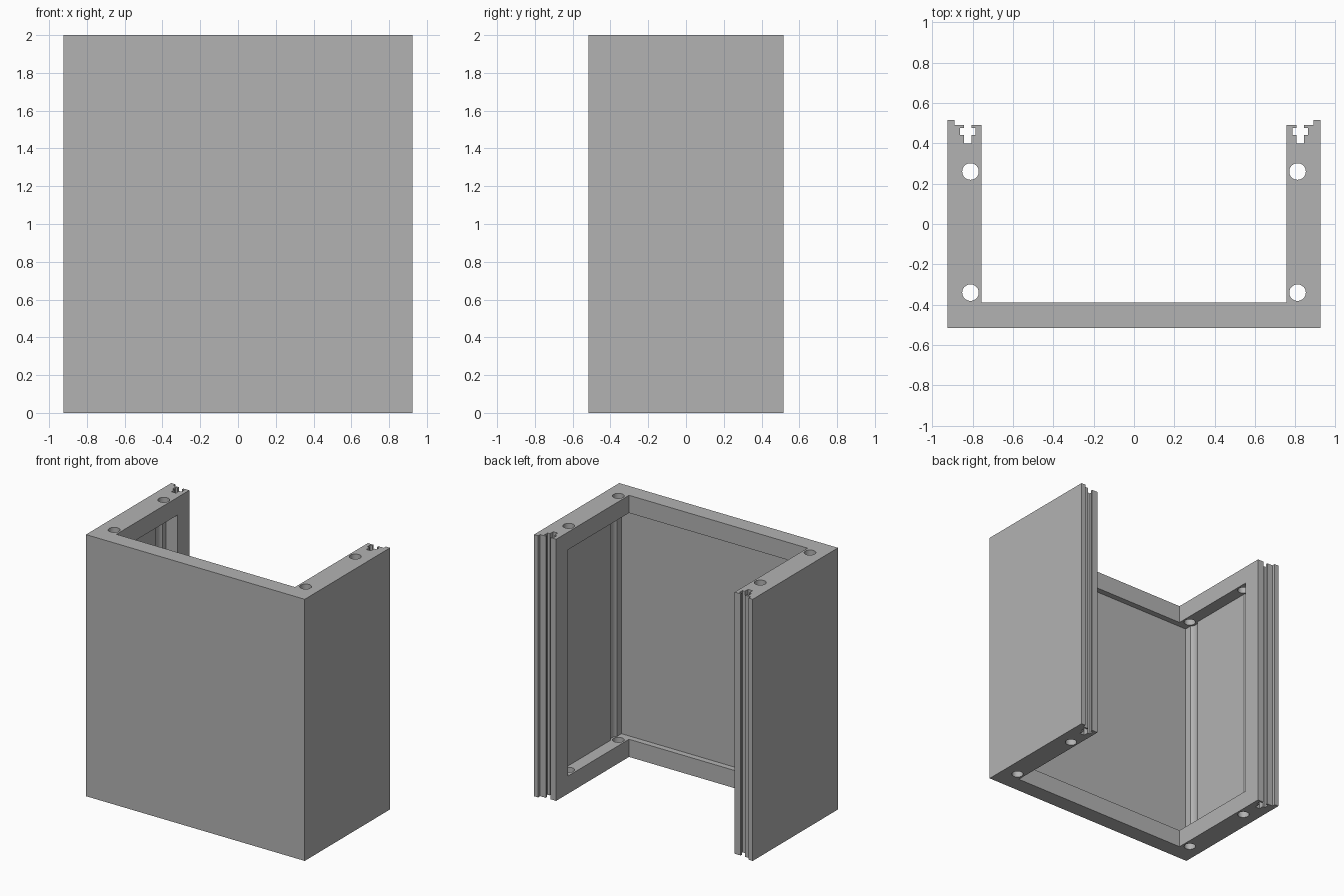
import bpy
import bmesh

cube = bpy.data.objects.get("Cube")
if cube:
    bpy.data.objects.remove(cube, do_unlink=True)

HEIGHT = 2.0
FLANGE = 0.135          # thickness of the top and bottom rims
HOLES = [(sx * 0.81, y) for sx in (-1, 1) for y in (-0.34, 0.26)]

grey = bpy.data.materials.new("plain_grey")
grey.use_nodes = True
colour = (0.45, 0.45, 0.45, 1)
grey.diffuse_color = colour
grey.node_tree.nodes["Principled BSDF"].inputs["Base Color"].default_value = colour


def make_object(name, bm):
    bmesh.ops.recalc_face_normals(bm, faces=bm.faces)
    mesh = bpy.data.meshes.new(name)
    bm.to_mesh(mesh)
    bm.free()
    mesh.materials.append(grey)
    obj = bpy.data.objects.new(name, mesh)
    bpy.context.collection.objects.link(obj)
    return obj


def prism(name, outline, z0, z1):
    """Extrude a flat outline from z0 up to z1."""
    bm = bmesh.new()
    face = bm.faces.new([bm.verts.new((x, y, z0)) for x, y in outline])
    result = bmesh.ops.extrude_face_region(bm, geom=[face])
    top = [v for v in result["geom"] if isinstance(v, bmesh.types.BMVert)]
    bmesh.ops.translate(bm, verts=top, vec=(0, 0, z1 - z0))
    return make_object(name, bm)


def cylinders(name, radius, z0, z1):
    """One upright cylinder at each screw position."""
    bm = bmesh.new()
    for x, y in HOLES:
        made = bmesh.ops.create_cone(bm, cap_ends=True, segments=40, radius1=radius,
                                     radius2=radius, depth=z1 - z0)
        bmesh.ops.translate(bm, verts=made["verts"], vec=(x, y, (z0 + z1) / 2))
    return make_object(name, bm)


def cut(target, cutter):
    cutter.hide_render = True
    mod = target.modifiers.new(cutter.name, "BOOLEAN")
    mod.operation = "DIFFERENCE"
    mod.solver = "EXACT"
    mod.object = cutter
    bpy.context.view_layer.objects.active = target
    bpy.ops.object.modifier_apply(modifier=mod.name)
    bpy.data.objects.remove(cutter, do_unlink=True)


# U-shaped housing with an outer lip and a stepped slot at each wall end
half = [(0.925, -0.515), (0.925, 0.515), (0.89, 0.515), (0.89, 0.49),
        (0.843, 0.49), (0.843, 0.475), (0.863, 0.475), (0.863, 0.44),
        (0.843, 0.44), (0.843, 0.40), (0.805, 0.40), (0.805, 0.44),
        (0.785, 0.44), (0.785, 0.475), (0.805, 0.475), (0.805, 0.49),
        (0.755, 0.49), (0.755, -0.39)]
outline = half + [(-x, y) for x, y in reversed(half)]
housing = prism("housing", outline, 0, HEIGHT)

# Recess inside the walls, between the rims
low, high = FLANGE, HEIGHT - FLANGE
recess = [(-0.85, -0.435), (0.85, -0.435), (0.85, 0.347), (-0.85, 0.347)]
cut(housing, prism("recess_cutter", recess, low, high))

# Screw holes through the rims and rounded grooves along the recess walls
cut(housing, cylinders("groove_cutter", 0.057, low, high))
cut(housing, cylinders("hole_cutter", 0.041, -0.1, HEIGHT + 0.1))

bpy.ops.object.select_all(action="DESELECT")
housing.select_set(True)
bpy.context.view_layer.objects.active = housing
bpy.ops.object.shade_smooth_by_angle()
